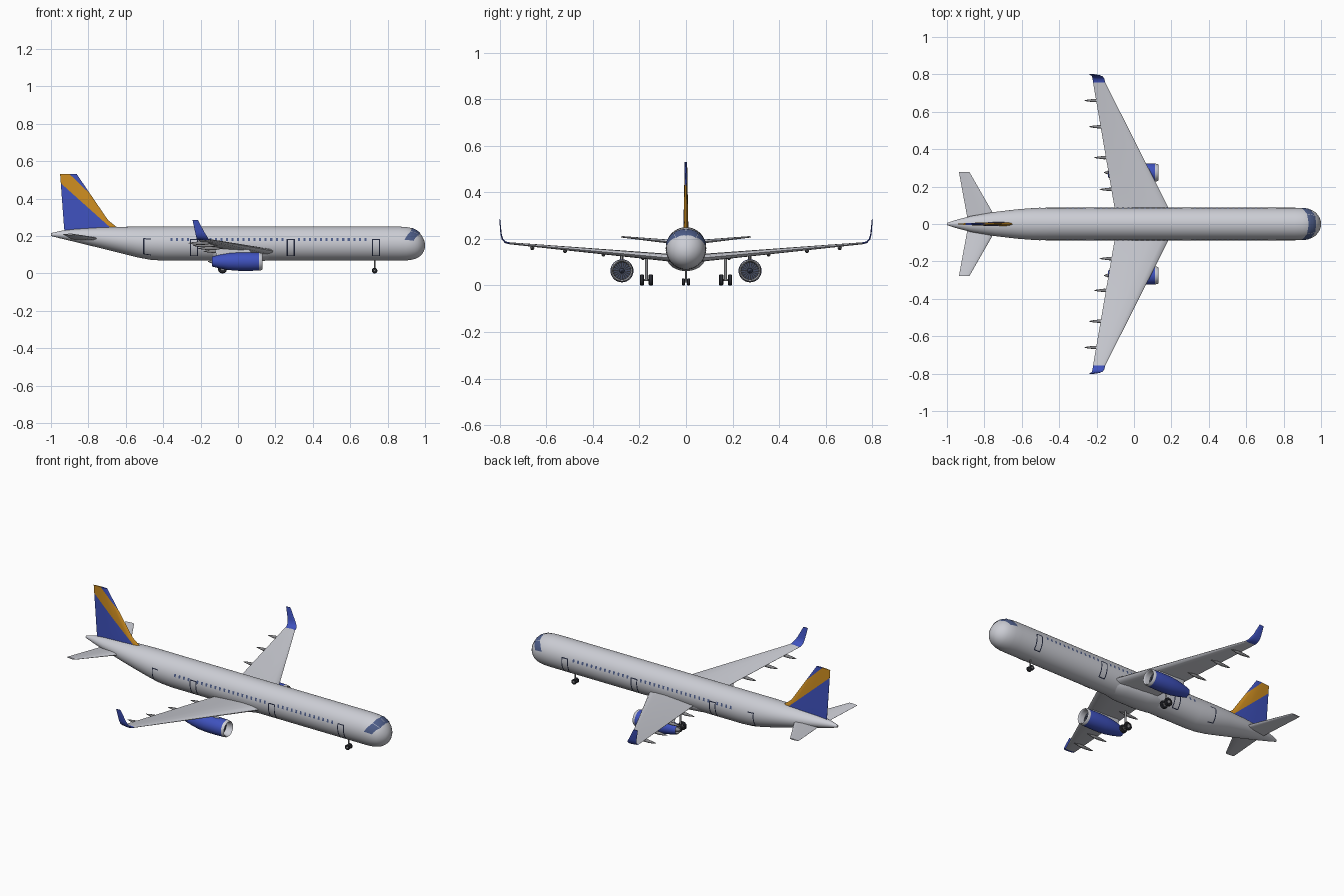
import bpy, bmesh, math
from mathutils import Vector

if "Cube" in bpy.data.objects:
    bpy.data.objects.remove(bpy.data.objects["Cube"], do_unlink=True)


def material(name, r, g, b):
    m = bpy.data.materials.new(name)
    m.use_nodes = True
    m.diffuse_color = (r, g, b, 1)
    bsdf = next(n for n in m.node_tree.nodes if n.type == 'BSDF_PRINCIPLED')
    bsdf.inputs["Base Color"].default_value = (r, g, b, 1)
    return m


GREY = material("light grey", 0.60, 0.61, 0.66)
BLUE = material("livery blue", 0.05, 0.085, 0.52)
ORANGE = material("livery orange", 0.62, 0.27, 0.015)
GLASS = material("window blue", 0.075, 0.11, 0.25)
DARK = material("dark line", 0.015, 0.02, 0.045)
METAL = material("mid grey", 0.25, 0.25, 0.26)
FAN = material("fan slate", 0.06, 0.075, 0.13)
TYRE = material("tyre black", 0.025, 0.027, 0.035)


def finish(name, bm, mats, angle=35, recalc=True):
    if recalc:
        bmesh.ops.recalc_face_normals(bm, faces=bm.faces[:])
    me = bpy.data.meshes.new(name)
    bm.to_mesh(me)
    bm.free()
    for m in mats:
        me.materials.append(m)
    ob = bpy.data.objects.new(name, me)
    bpy.context.collection.objects.link(ob)
    bpy.ops.object.select_all(action='DESELECT')
    ob.select_set(True)
    bpy.context.view_layer.objects.active = ob
    bpy.ops.object.shade_smooth_by_angle(angle=math.radians(angle))
    return ob


def skin(bm, rings, caps=True):
    """Join closed rings of points; returns a list of faces per band."""
    vs = [[bm.verts.new(p) for p in r] for r in rings]
    n = len(vs[0])
    bands = [[bm.faces.new((a[i], a[(i + 1) % n], b[(i + 1) % n], b[i])) for i in range(n)]
             for a, b in zip(vs, vs[1:])]
    if caps:
        bm.faces.new(vs[0][::-1])
        bm.faces.new(vs[-1])
    return bands


def revolve(name, origin, axis, profile, mats, slots=None, seg=32, caps=True):
    """Spin (along, radius) points round an axis; slots give a material per band."""
    bm = bmesh.new()
    rings = []
    for h, r in profile:
        ring = []
        for i in range(seg):
            t = math.tau * i / seg
            u, v = r * math.cos(t), r * math.sin(t)
            ring.append(Vector(origin) + Vector({'x': (h, u, v), 'y': (u, h, v), 'z': (u, v, h)}[axis]))
        rings.append(ring)
    for k, band in enumerate(skin(bm, rings, caps)):
        for f in band:
            f.material_index = slots[k] if slots else 0
    return finish(name, bm, mats)


FOIL = [(0, 0), (.03, .25), (.12, .43), (.35, .5), (.65, .32), (1, .03),
        (1, -.03), (.65, -.3), (.35, -.45), (.12, -.4), (.03, -.22)]


def aerofoil(stations, side=1):
    """Loft wing sections: y, z, leading x, trailing x, thickness, cant in degrees."""
    bm = bmesh.new()
    rings = []
    for y, z, le, te, th, cant in stations:
        c = math.radians(cant)
        rings.append([(le + (te - le) * u, side * (y - t * th * math.sin(c)), z + t * th * math.cos(c))
                      for u, t in FOIL])
    skin(bm, rings)
    return bm


# Fuselage: x, top, bottom, half width
BODY = [(-1, .215, .200, .006), (-.95, .227, .187, .022), (-.87, .237, .168, .043), (-.74, .246, .136, .065),
        (-.62, .249, .106, .079), (-.54, .25, .086, .085), (-.47, .25, .073, .087), (-.4, .25, .068, .087),
        (.86, .25, .068, .087), (.9, .248, .069, .086), (.925, .243, .072, .083), (.945, .235, .077, .077),
        (.96, .226, .083, .070), (.973, .214, .092, .060), (.985, .198, .104, .046), (.994, .180, .119, .030),
        (.998, .168, .131, .018), (1, .155, .144, .006)]


def hull(x, a, off=0.0):
    """Point on the fuselage at x, angle a from the top (positive towards +y)."""
    for p, q in zip(BODY, BODY[1:]):
        if p[0] <= x <= q[0]:
            s = (x - p[0]) / (q[0] - p[0])
            top, bot, w = (p[k] + (q[k] - p[k]) * s for k in (1, 2, 3))
            return Vector((x, (w + off) * math.sin(a), (top + bot) / 2 + ((top - bot) / 2 + off) * math.cos(a)))


bm = bmesh.new()
skin(bm, [[hull(s[0], math.tau * i / 80) for i in range(80)] for s in BODY])
finish("fuselage", bm, [GREY], 60)


def patch(bm, corners, side, n=2, off=.002):
    """Plate that follows the hull between four (x, degrees) corners."""
    a, b, c, d = (Vector(p) for p in corners)
    g = []
    for i in range(n + 1):
        row = []
        for j in range(n + 1):
            p = a.lerp(b, i / n).lerp(d.lerp(c, i / n), j / n)
            row.append(bm.verts.new(hull(p.x, side * math.radians(p.y), off)))
        g.append(row)
    for i in range(n):
        for j in range(n):
            f = bm.faces.new((g[i][j], g[i + 1][j], g[i + 1][j + 1], g[i][j + 1]))
            f.normal_update()
            m = f.calc_center_median()
            if f.normal.dot(Vector((0, m.y, m.z - .158))) < 0:
                f.normal_flip()


def rect(bm, x0, x1, a0, a1, side, n=2):
    patch(bm, [(x0, a0), (x1, a0), (x1, a1), (x0, a1)], side, n)


DOORS = [-.485, -.235, .282, .738]
for side, tag in ((1, "left"), (-1, "right")):
    # Cabin windows, skipping the doors
    bm = bmesh.new()
    for i in range(36):
        x = -.355 + i * .0296
        if all(abs(x - d) > .022 for d in DOORS):
            rect(bm, x - .0055, x + .0055, 71, 82, side)
    finish("cabin_windows_" + tag, bm, [GLASS], recalc=False)
    # Door outlines; the rearmost is open towards the front
    bm = bmesh.new()
    for d in DOORS:
        for x in (d - .019, d + .019)[:1 if d == DOORS[0] else 2]:
            rect(bm, x - .003, x + .003, 75, 135, side, 10)
        for a in (76, 134):
            rect(bm, d - .019, d + .019, a - 1.8, a + 1.8, side)
    finish("door_outlines_" + tag, bm, [DARK], recalc=False)
    # Cockpit glazing
    bm = bmesh.new()
    patch(bm, [(.934, .8), (.974, .8), (.969, 40), (.925, 38)], side, 10, .0025)
    patch(bm, [(.924, 39.5), (.968, 41.5), (.938, 78), (.890, 77)], side, 10, .0025)
    finish("cockpit_windows_" + tag, bm, [GLASS], recalc=False)

    # Wing with blue upturned tip
    bm = aerofoil([(0, .112, .228, -.09, .040, 5), (.087, .12, .184, -.104, .034, 5),
                   (.757, .181, -.154, -.219, .009, 6), (.775, .185, -.158, -.221, .008, 25),
                   (.788, .198, -.166, -.224, .007, 55), (.794, .22, -.180, -.229, .006, 78),
                   (.80, .285, -.214, -.243, .004, 86)], side)
    for f in bm.faces:
        f.material_index = int(abs(f.calc_center_median().y) > .757)
    finish("wing_" + tag, bm, [GREY, BLUE])

    # Flap track fairings under the trailing edge
    for k, y in enumerate((.185, .355, .52, .66)):
        te, z = -.104 - (y - .087) * .172, .12 + (y - .087) * .091
        revolve(f"flap_fairing_{tag}_{k + 1}", (te, side * y, z - .011), 'x',
                [(-.063, .001), (-.045, .005), (-.01, .009), (.03, .008), (.07, .001)], [METAL], seg=12)

    # Tailplane
    finish("tailplane_" + tag, aerofoil([(0, .181, -.72, -.885, .020, 6), (.06, .187, -.755, -.896, .018, 6),
                                         (.278, .209, -.88, -.936, .007, 6)], side), [GREY])

    # Engine: nacelle, fan, spinner, exhaust and pylon
    c = (0, side * .275, .063)
    revolve("nacelle_" + tag, c, 'x',
            [(.088, .037), (.118, .038), (.127, .040), (.13, .043), (.126, .046), (.113, .048), (.06, .0495),
             (0, .049), (-.05, .045), (-.10, .036), (-.14, .026), (-.138, .023), (-.10, .024)],
            [GREY, BLUE, METAL], [0] * 5 + [1] * 5 + [2] * 2, caps=False)
    bm = bmesh.new()
    hub = bm.verts.new((.09, c[1], c[2]))
    rim = [bm.verts.new((.09, c[1] + .0375 * math.cos(math.tau * i / 36), c[2] + .0375 * math.sin(math.tau * i / 36)))
           for i in range(36)]
    for i in range(36):
        bm.faces.new((hub, rim[i], rim[(i + 1) % 36])).material_index = i % 2
    finish("fan_" + tag, bm, [FAN, TYRE], recalc=False)
    revolve("spinner_" + tag, c, 'x', [(.089, .011), (.1, .008), (.112, .001)], [FAN], seg=20)
    revolve("exhaust_cone_" + tag, c, 'x', [(-.10, .0245), (-.11, .015), (-.135, .012), (-.16, .002)], [METAL], seg=20)
    finish("pylon_" + tag, aerofoil([(side * .275, .09, .085, -.115, .016, 90),
                                     (side * .275, .136, .055, -.125, .016, 90)]), [GREY])


# Fin, cut along two slanted lines for the orange band
bm = aerofoil([(0, .205, -.60, -.925, .023, 90), (0, .245, -.645, -.93, .023, 90),
               (0, .285, -.695, -.933, .021, 90), (0, .53, -.862, -.951, .011, 90)])
LINES = [((-.951, .485), (-.695, .256)), ((-.90, .53), (-.786, .42))]


def above(p, line):
    (x0, z0), (x1, z1) = line
    return (p.x - x0) * (z0 - z1) + (p.z - z0) * (x1 - x0) > 0


for (x0, z0), (x1, z1) in LINES:
    bmesh.ops.bisect_plane(bm, geom=bm.verts[:] + bm.edges[:] + bm.faces[:],
                           plane_co=(x0, 0, z0), plane_no=(z0 - z1, 0, x1 - x0))
for f in bm.faces:
    p = f.calc_center_median()
    f.material_index = int(above(p, LINES[0]) and not above(p, LINES[1]))
finish("fin", bm, [BLUE, ORANGE])

# Belly fairing between the wing roots
revolve("belly_fairing", (0, 0, .118), 'x',
        [(-.25, .005), (-.2, .03), (-.13, .05), (-.05, .056), (.1, .056), (.19, .045), (.25, .025), (.29, .005)],
        [GREY]).scale = (1, 1.45, 1)


# Landing gear
def gear(tag, x, y, r, w, gap, top):
    revolve("strut_" + tag, (x, y, 0), 'z', [(r, r * .27), (top, r * .27)], [METAL], seg=12)
    revolve("axle_" + tag, (x, y, r), 'y', [(-gap, r * .2), (gap, r * .2)], [METAL], seg=12)
    for s, n in ((1, "a"), (-1, "b")):
        revolve(f"wheel_{tag}_{n}", (x, y + s * gap, r), 'y',
                [(-w * .4, r * .05), (-w * .4, r * .42), (-w * .5, r * .52), (-w * .5, r * .85), (-w * .3, r),
                 (w * .3, r), (w * .5, r * .85), (w * .5, r * .52), (w * .4, r * .42), (w * .4, r * .05)],
                [TYRE, METAL], [1, 0, 0, 0, 0, 0, 0, 0, 1], seg=24)


gear("nose", .73, 0, .015, .013, .011, .085)
gear("main_left", -.083, .17, .024, .018, .019, .125)
gear("main_right", -.083, -.17, .024, .018, .019, .125)
